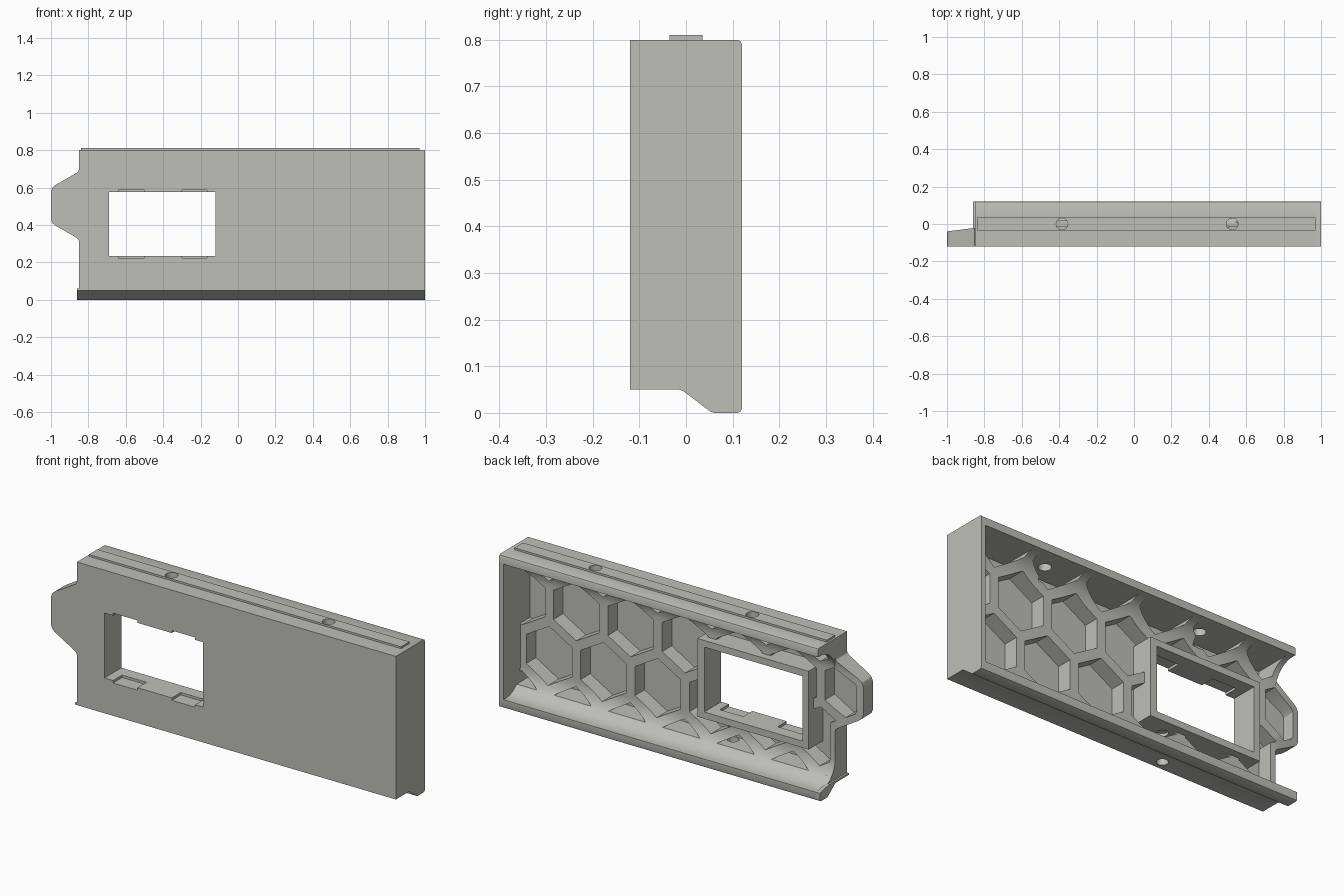
import bpy, bmesh, math

if "Cube" in bpy.data.objects:
    bpy.data.objects.remove(bpy.data.objects["Cube"])

grey = bpy.data.materials.new("warm_grey")
grey.diffuse_color = (0.52, 0.52, 0.485, 1)
grey.use_nodes = True
grey.node_tree.nodes["Principled BSDF"].inputs["Base Color"].default_value = grey.diffuse_color


def prism(name, loops, axis, a, b):
    """Extrude closed 2D loops along x (y,z points), y (x,z points) or z (x,y points)."""
    bm = bmesh.new()

    def place(p, t):
        return {'x': (t, p[0], p[1]), 'y': (p[0], t, p[1]), 'z': (p[0], p[1], t)}[axis]
    for pts in loops:
        lo = [bm.verts.new(place(p, a)) for p in pts]
        hi = [bm.verts.new(place(p, b)) for p in pts]
        n = len(pts)
        bm.faces.new(lo)
        bm.faces.new(hi[::-1])
        for i in range(n):
            bm.faces.new((lo[i], hi[i], hi[(i + 1) % n], lo[(i + 1) % n]))
    bmesh.ops.recalc_face_normals(bm, faces=bm.faces)
    me = bpy.data.meshes.new(name)
    bm.to_mesh(me)
    bm.free()
    me.materials.append(grey)
    ob = bpy.data.objects.new(name, me)
    bpy.context.collection.objects.link(ob)
    return ob


def rect(x0, x1, z0, z1):
    return [(x0, z0), (x1, z0), (x1, z1), (x0, z1)]


def ring(cx, cy, r, n, start=0.0):
    return [(cx + r * math.cos(start + 2 * math.pi * i / n),
             cy + r * math.sin(start + 2 * math.pi * i / n)) for i in range(n)]


def combine(target, tool, op):
    m = target.modifiers.new(op, 'BOOLEAN')
    m.operation = op
    m.solver = 'EXACT'
    m.object = tool
    bpy.context.view_layer.objects.active = target
    bpy.ops.object.modifier_apply(modifier=m.name)
    bpy.data.objects.remove(tool)


# shell cross-section: stepped underside, rounded rear edges, concave inner fillets
R, SEG = 0.12, 14
outer_low = [(-.12, .05), (-.015, .05), (-.006, .047), (.052, .003), (.06, 0),
             (.11, 0), (.117, .003), (.12, .01)]
outer_top = [(.12, .79), (.117, .797), (.11, .8), (-.12, .8)]
fillet_low = [(.10 - R * math.sin(t), .165 - R * math.cos(t))
              for t in [math.pi / 2 * i / SEG for i in range(SEG + 1)]]
fillet_top = [(y, .80 - z) for y, z in reversed(fillet_low)]
shell = (outer_low + [(.12, .045)] + fillet_low + fillet_top + [(.12, .755)] + outer_top)
panel = prism("panel", [shell], 'x', -.85, 1)

# closed right end wall
combine(panel, prism("end_wall", [outer_low + outer_top], 'x', .975, 1), 'UNION')

# side tab, slightly thinner towards its tip
upper = [(-.80, .70), (-.85, .70), (-.853, .688), (-.862, .679), (-.975, .614), (-.992, .60), (-1, .58)]
tab = prism("tab", [upper + [(x, 1.01 - z) for x, z in reversed(upper)]], 'y', -.12, -.02)
for v in tab.data.vertices:
    if v.co.y > -.1:
        v.co.y = min(-.021, -.04 + (v.co.x + 1) * .13)
combine(panel, tab, 'UNION')

# honeycomb pockets opening to the rear, kept inside a border
PITCH = .315
ROW = PITCH * math.sqrt(3) / 2
cells = []
for j in range(-2, 2):
    for i in range(-7, 3):
        cells.append(ring(.65 + PITCH * (i + .5 * (j % 2)), .54 + ROW * j,
                          .265 / math.sqrt(3), 6, math.pi / 6))
pockets = prism("pockets", cells, 'y', -.10, .2)
border = [(.975, .085), (.975, .755), (-.82, .755), (-.82, .66), (-.955, .585), (-.965, .57),
          (-.965, .44), (-.955, .425), (-.82, .35), (-.82, .085)]
combine(pockets, prism("border", [border], 'y', -.2, .3), 'INTERSECT')
combine(panel, pockets, 'DIFFERENCE')

# raised frame around the window, then the window opening
combine(panel, prism("window_frame", [rect(-.725, -.08, .2, .61)], 'y', -.11, .02), 'UNION')
combine(panel, prism("window", [rect(-.69, -.12, .235, .575)], 'y', -.2, .2), 'DIFFERENCE')

# shallow clip notches above and below the window
for x0, x1 in ((-.64, -.50), (-.30, -.165)):
    combine(panel, prism("notch", [rect(x0, x1, .222, .588)], 'y', -.2, -.045), 'DIFFERENCE')

# rail on top and thin lip at the lower left
combine(panel, prism("top_rail", [rect(-.84, .97, -.035, .035)], 'z', .78, .81), 'UNION')
lip = outer_low + [(.12, .045), (.05, .06), (-.12, .06)]
combine(panel, prism("lower_lip", [lip], 'x', -.86, -.84), 'UNION')

# screw holes through the top, and one through the bottom
for x in (-.385, .525):
    combine(panel, prism("top_hole", [ring(x, 0, .031, 24)], 'z', .68, .9), 'DIFFERENCE')
combine(panel, prism("bottom_hole", [ring(-.225, -.07, .028, 24)], 'z', -.1, .215), 'DIFFERENCE')

# smooth the fillets, keep real edges sharp
bpy.ops.object.select_all(action='DESELECT')
panel.select_set(True)
bpy.context.view_layer.objects.active = panel
bpy.ops.object.shade_smooth_by_angle(angle=math.radians(28))
